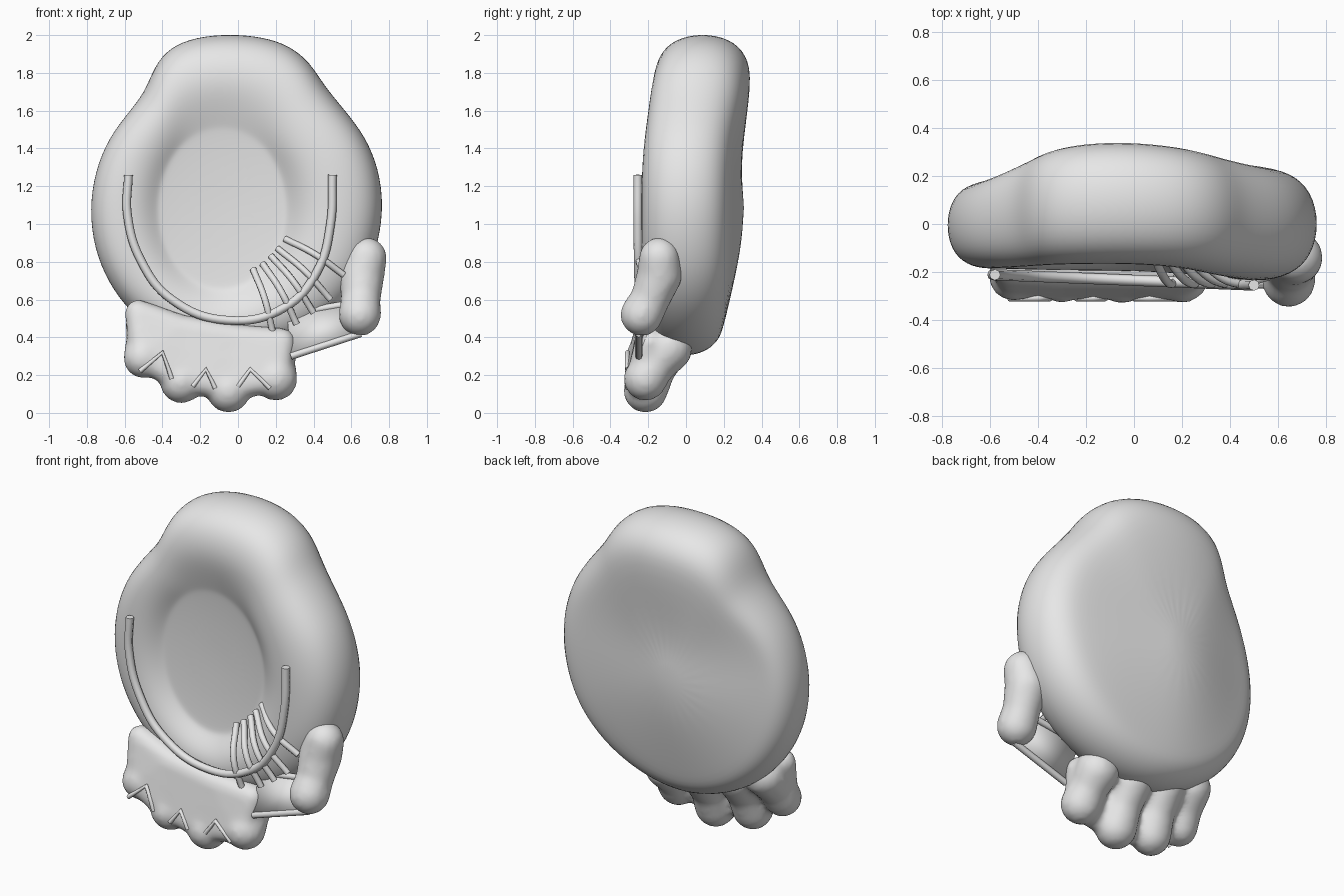
import bpy, bmesh, math
from mathutils import Vector, Matrix

cube = bpy.data.objects.get("Cube")
if cube:
    bpy.data.objects.remove(cube)

leather = bpy.data.materials.new("grey leather")
leather.use_nodes = True
leather.diffuse_color = (0.8, 0.8, 0.8, 1)
leather.node_tree.nodes["Principled BSDF"].inputs["Base Color"].default_value = (0.8, 0.8, 0.8, 1)


def add_object(name, bm):
    bmesh.ops.recalc_face_normals(bm, faces=bm.faces[:])
    mesh = bpy.data.meshes.new(name)
    bm.to_mesh(mesh)
    bm.free()
    mesh.materials.append(leather)
    mesh.shade_smooth()
    ob = bpy.data.objects.new(name, mesh)
    bpy.context.collection.objects.link(ob)
    return ob


def soft_blob(name, groups):
    """Hull each group of spheres, then fuse and smooth the hulls."""
    bm = bmesh.new()
    for group in groups:
        verts = []
        for pos, r in group:
            verts += bmesh.ops.create_uvsphere(
                bm, u_segments=16, v_segments=10, radius=r,
                matrix=Matrix.Translation(pos))["verts"]
        old = {f for v in verts for f in v.link_faces}
        bmesh.ops.delete(bm, geom=list(old), context="FACES_ONLY")
        hull = bmesh.ops.convex_hull(bm, input=verts)
        junk = {g for g in hull["geom_interior"] if isinstance(g, bmesh.types.BMVert)}
        bmesh.ops.delete(bm, geom=list(junk), context="VERTS")
    ob = add_object(name, bm)
    fuse = ob.modifiers.new("fuse", "REMESH")
    fuse.mode = "VOXEL"
    fuse.voxel_size = 0.018
    fuse.use_smooth_shade = True
    soft = ob.modifiers.new("soften", "SMOOTH")
    soft.iterations = 8


def cord(name, points, radius, smooth=True):
    """Round cord swept through a few points."""
    curve = bpy.data.curves.new(name, "CURVE")
    curve.dimensions = "3D"
    curve.bevel_depth = radius
    curve.bevel_resolution = 2
    curve.resolution_u = 8
    curve.use_fill_caps = True
    spline = curve.splines.new("BEZIER")
    spline.bezier_points.add(len(points) - 1)
    for bp, p in zip(spline.bezier_points, points):
        bp.co = p
        bp.handle_left_type = bp.handle_right_type = "AUTO" if smooth else "VECTOR"
    curve.materials.append(leather)
    ob = bpy.data.objects.new(name, curve)
    bpy.context.collection.objects.link(ob)
    bpy.ops.object.select_all(action="DESELECT")
    ob.select_set(True)
    bpy.context.view_layer.objects.active = ob
    bpy.ops.object.convert(target="MESH")


def blunt(value, power):
    """Round a sine or cosine outward for a fuller padded section."""
    return math.copysign(abs(value) ** power, value)


# Padded body: outline lofted over a cupped rim section, shallow pocket in front
outline = [(-0.04, 2.0), (-0.22, 1.985), (-0.36, 1.93), (-0.44, 1.83), (-0.49, 1.69),
           (-0.58, 1.58), (-0.68, 1.45), (-0.75, 1.28), (-0.78, 1.08), (-0.755, 0.87),
           (-0.68, 0.69), (-0.57, 0.54), (-0.41, 0.41), (-0.22, 0.33), (-0.02, 0.3),
           (0.2, 0.34), (0.4, 0.43), (0.57, 0.57), (0.68, 0.73), (0.74, 0.91),
           (0.765, 1.1), (0.74, 1.29), (0.67, 1.46), (0.56, 1.6), (0.45, 1.73),
           (0.38, 1.85), (0.27, 1.94), (0.13, 1.985)]
centre = Vector((-0.085, 1.08))
pocket_x, pocket_z = 0.345, 0.44

bm = bmesh.new()
front_mid = bm.verts.new((centre.x, -0.09, centre.y))
back_mid = bm.verts.new((centre.x, 0.31, centre.y))
spokes = []
for p in outline:
    d = Vector(p) - centre
    outer = d.length + 0.008
    d.normalize()
    inner = 1 / math.hypot(d.x / pocket_x, d.y / pocket_z)
    # rim depth and thickness blended between top, bottom and the two sides
    side = (0.0, 0.235) if d.x > 0 else (-0.005, 0.18)
    end = (0.09, 0.255) if d.y > 0 else (0.0, 0.195)
    weight = abs(d.y) ** 3
    mid_y, thick = (s + (e - s) * weight for s, e in zip(side, end))
    power = 0.86 if d.y > 0 else 0.86 + 0.12 * weight
    ring_r, half = (inner + outer) / 2, (outer - inner) / 2 * 1.03
    section = [(inner * 0.6, -0.098), (inner * 0.95, -0.11), (inner * 1.01, -0.115)]
    for k in range(2, 10):
        t = math.radians(180 + 30 * k)
        section.append((ring_r + half * blunt(math.cos(t), power),
                        mid_y + thick * 1.04 * blunt(math.sin(t), power)))
    section.append((inner * 0.6, 0.285))
    spokes.append([bm.verts.new((centre.x + r * d.x, y, centre.y + r * d.y))
                   for r, y in section])
for a, b in zip(spokes, spokes[1:] + spokes[:1]):
    bm.faces.new((front_mid, a[0], b[0]))
    bm.faces.new((back_mid, b[-1], a[-1]))
    for i in range(len(a) - 1):
        bm.faces.new((a[i], a[i + 1], b[i + 1], b[i]))
body = add_object("padded_body", bm)
sub = body.modifiers.new("round", "SUBSURF")
sub.levels = sub.render_levels = 2

# Four fingers, with padded panels filling the front between them
tips = [(-0.5, 0.29, 0.108), (-0.3, 0.165, 0.115), (-0.05, 0.118, 0.118), (0.2, 0.18, 0.116)]
bases = [(-0.47, 0.47), (-0.28, 0.41), (-0.05, 0.36), (0.19, 0.34)]
groups = []
for (x, z, r), (bx, bz) in zip(tips, bases):
    base = ((bx, -0.09, bz), 0.125)
    knuckle = (((x + bx) / 2, -0.16, (z + bz) / 2), 0.108)
    groups += [[base, knuckle], [knuckle, ((x, -0.215, z), r)]]
columns = [[((-0.53, -0.18, 0.53), 0.07), ((-0.5, -0.235, 0.29), 0.075)],
           [((-0.3, -0.19, 0.44), 0.08), ((-0.29, -0.24, 0.18), 0.075)],
           [((0.0, -0.19, 0.39), 0.08), ((-0.05, -0.24, 0.14), 0.075)],
           [((0.23, -0.19, 0.37), 0.08), ((0.2, -0.24, 0.18), 0.075)]]
groups += [a + b for a, b in zip(columns, columns[1:])]
soft_blob("fingers", groups)

# Thumb
thumb = [((0.68, -0.14, 0.82), 0.11), ((0.655, -0.14, 0.73), 0.122),
         ((0.65, -0.19, 0.6), 0.105), ((0.645, -0.235, 0.52), 0.114)]
soft_blob("thumb", list(zip(thumb, thumb[1:])))

# Thin web between thumb and fingers, edged with cords
web = [(0.28, -0.25, 0.3), (0.65, -0.25, 0.42), (0.6, -0.18, 0.58), (0.26, -0.16, 0.52)]
bm = bmesh.new()
bm.faces.new([bm.verts.new(p) for p in web])
panel = add_object("thumb_web", bm)
panel.modifiers.new("thickness", "SOLIDIFY").thickness = 0.01
cord("web_lower_cord", web[:2], 0.019, False)
cord("web_upper_cord", web[2:], 0.019, False)

# Long lace around the pocket
lace = [(-0.58, 1.26), (-0.585, 1.05), (-0.51, 0.8), (-0.35, 0.6), (-0.05, 0.49),
        (0.25, 0.56), (0.42, 0.75), (0.49, 1.0), (0.5, 1.26)]
cord("rim_lace", [(x, -0.235 - 0.04 * x, z) for x, z in lace], 0.023)

# Short laces crossing the rim
crossings = [((0.08, 0.76), (0.185, 0.42)), ((0.13, 0.79), (0.31, 0.47)),
             ((0.175, 0.83), (0.4, 0.53)), ((0.21, 0.87), (0.49, 0.6)),
             ((0.25, 0.92), (0.56, 0.73))]
for i, (a, b) in enumerate(crossings):
    mid = ((a[0] + b[0]) / 2 + 0.01, -0.245, (a[1] + b[1]) / 2 + 0.01)
    cord(f"cross_lace_{i + 1}", [(a[0], -0.13, a[1]), mid, (b[0], -0.22, b[1])], 0.018)

# Chevron laces between the fingertips
chevrons = [((-0.52, 0.22), (-0.4, 0.32), (-0.35, 0.18)),
            ((-0.24, 0.14), (-0.17, 0.23), (-0.12, 0.13)),
            ((0.0, 0.14), (0.065, 0.23), (0.17, 0.13))]
for i, pts in enumerate(chevrons):
    cord(f"finger_lace_{i + 1}", [(x, -0.31, z) for x, z in pts], 0.013, False)
